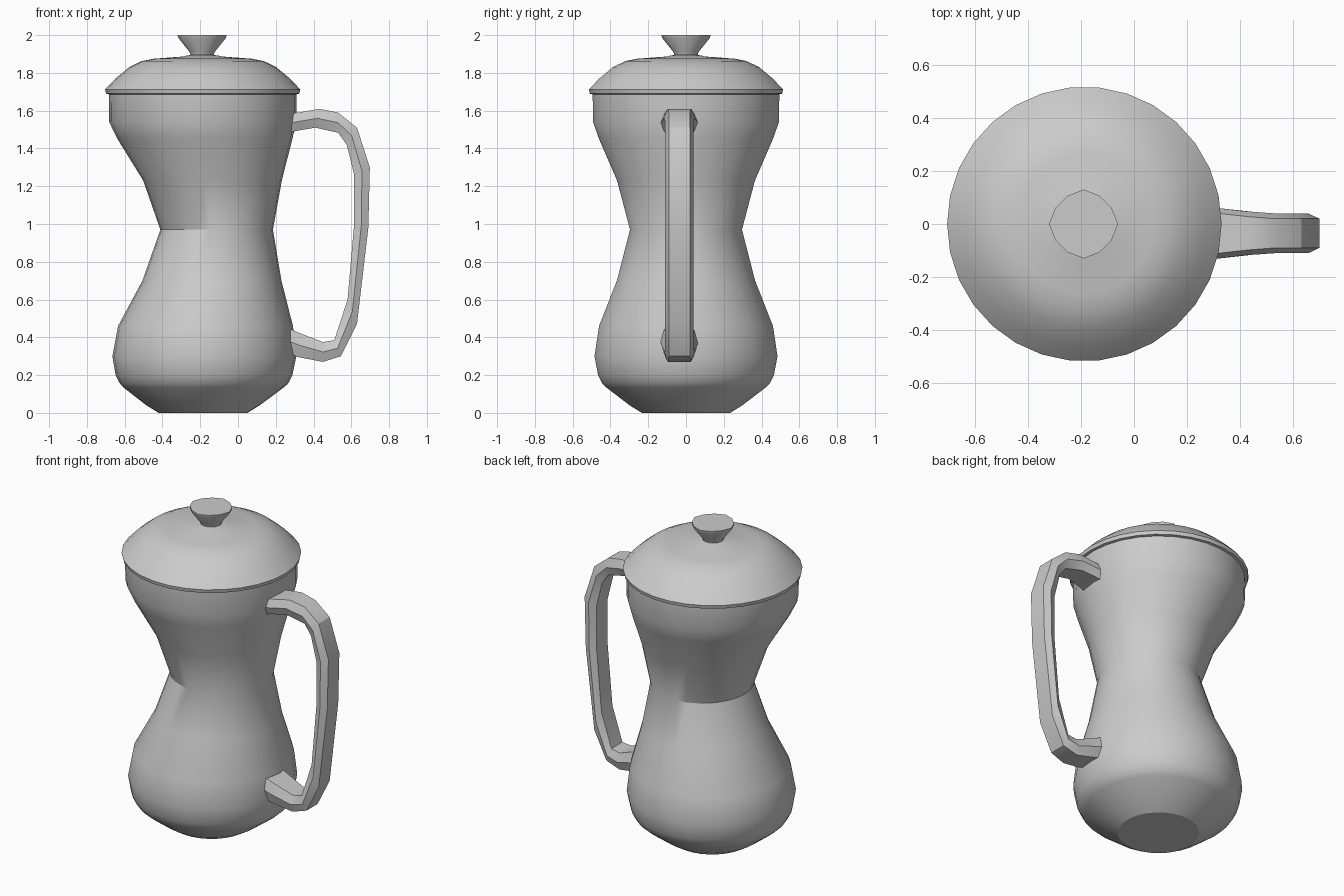
import bpy, bmesh, math
from mathutils import Vector

cube = bpy.data.objects.get("Cube")
if cube:
    bpy.data.objects.remove(cube, do_unlink=True)

grey = bpy.data.materials.new("plain grey")
grey.use_nodes = True
COLOR = (0.6, 0.6, 0.6, 1)
grey.diffuse_color = COLOR
grey.node_tree.nodes["Principled BSDF"].inputs["Base Color"].default_value = COLOR


def loft(name, rings, angle=30):
    """Skin a list of closed rings, cap both ends and smooth by angle."""
    bm = bmesh.new()
    loops = [[bm.verts.new(p) for p in ring] for ring in rings]
    n = len(loops[0])
    for a, b in zip(loops, loops[1:]):
        for i in range(n):
            j = (i + 1) % n
            bm.faces.new((a[i], a[j], b[j], b[i]))
    bm.faces.new(loops[0][::-1])
    bm.faces.new(loops[-1])
    bmesh.ops.recalc_face_normals(bm, faces=bm.faces)
    mesh = bpy.data.meshes.new(name)
    bm.to_mesh(mesh)
    bm.free()
    mesh.materials.append(grey)
    obj = bpy.data.objects.new(name, mesh)
    bpy.context.collection.objects.link(obj)
    bpy.ops.object.select_all(action='DESELECT')
    obj.select_set(True)
    bpy.context.view_layer.objects.active = obj
    bpy.ops.object.shade_smooth_by_angle(angle=math.radians(angle))
    return obj


def circle(z, r, cx=-0.187, sides=30, square=0.0):
    """Horizontal ring; square pulls in the diagonals."""
    ring = []
    for i in range(sides):
        t = math.tau * i / sides
        k = r * (1 - square * math.sin(2 * t) ** 2)
        ring.append((cx + k * math.cos(t), k * math.sin(t), z))
    return ring


# Hourglass body, with the waist leaning towards the handle
body = [(0, 0.235, -0.185), (0.04, 0.30, -0.185), (0.135, 0.425, -0.182),
        (0.155, 0.445, -0.18), (0.2, 0.468, -0.18), (0.3, 0.487, -0.178),
        (0.46, 0.463, -0.172), (0.7, 0.368, -0.138), (0.97, 0.298, -0.113),
        (1.23, 0.367, -0.135), (1.45, 0.463, -0.175), (1.54, 0.495, -0.187),
        (1.7, 0.497, -0.187)]
loft("body", [circle(*p) for p in body])

# Domed lid with a thin rim
lid = [(1.685, 0.49), (1.69, 0.512), (1.712, 0.517), (1.77, 0.462),
       (1.83, 0.39), (1.862, 0.325), (1.875, 0.26), (1.887, 0.1), (1.893, 0.08)]
loft("lid", [circle(*p) for p in lid])

# Flared knob, slightly squared at the top
knob = [(1.885, 0.09, 0), (1.897, 0.062, 0), (1.91, 0.066, 0.02), (1.985, 0.126, 0.06), (2.0, 0.13, 0.08)]
loft("lid_knob", [circle(z, r, -0.19, 12, s) for z, r, s in knob])

# Handle: hexagonal section between an outer and an inner outline
outer = [(0.25, 1.58), (0.32, 1.59), (0.43, 1.61), (0.53, 1.59), (0.63, 1.51), (0.698, 1.3),
         (0.69, 0.98), (0.63, 0.47), (0.545, 0.3), (0.45, 0.27), (0.32, 0.295), (0.25, 0.32)]
inner = [(0.25, 1.48), (0.32, 1.495), (0.41, 1.51), (0.53, 1.483), (0.575, 1.42), (0.615, 1.26),
         (0.615, 1.0), (0.58, 0.6), (0.51, 0.385), (0.45, 0.375), (0.32, 0.425), (0.25, 0.455)]
rings = []
for o, i in zip(outer, inner):
    flare = max(0, 0.5 - o[0]) * 0.11
    wide, flat = 0.075 + flare, 0.055 + flare
    section = ((-flat, 0), (flat, 0), (wide, 0.5), (flat, 1), (-flat, 1), (-wide, 0.5))
    a, b = Vector((o[0], 0, o[1])), Vector((i[0], 0, i[1]))
    rings.append([a.lerp(b, t) + Vector((0, y - 0.035, 0)) for y, t in section])
loft("handle", rings)
